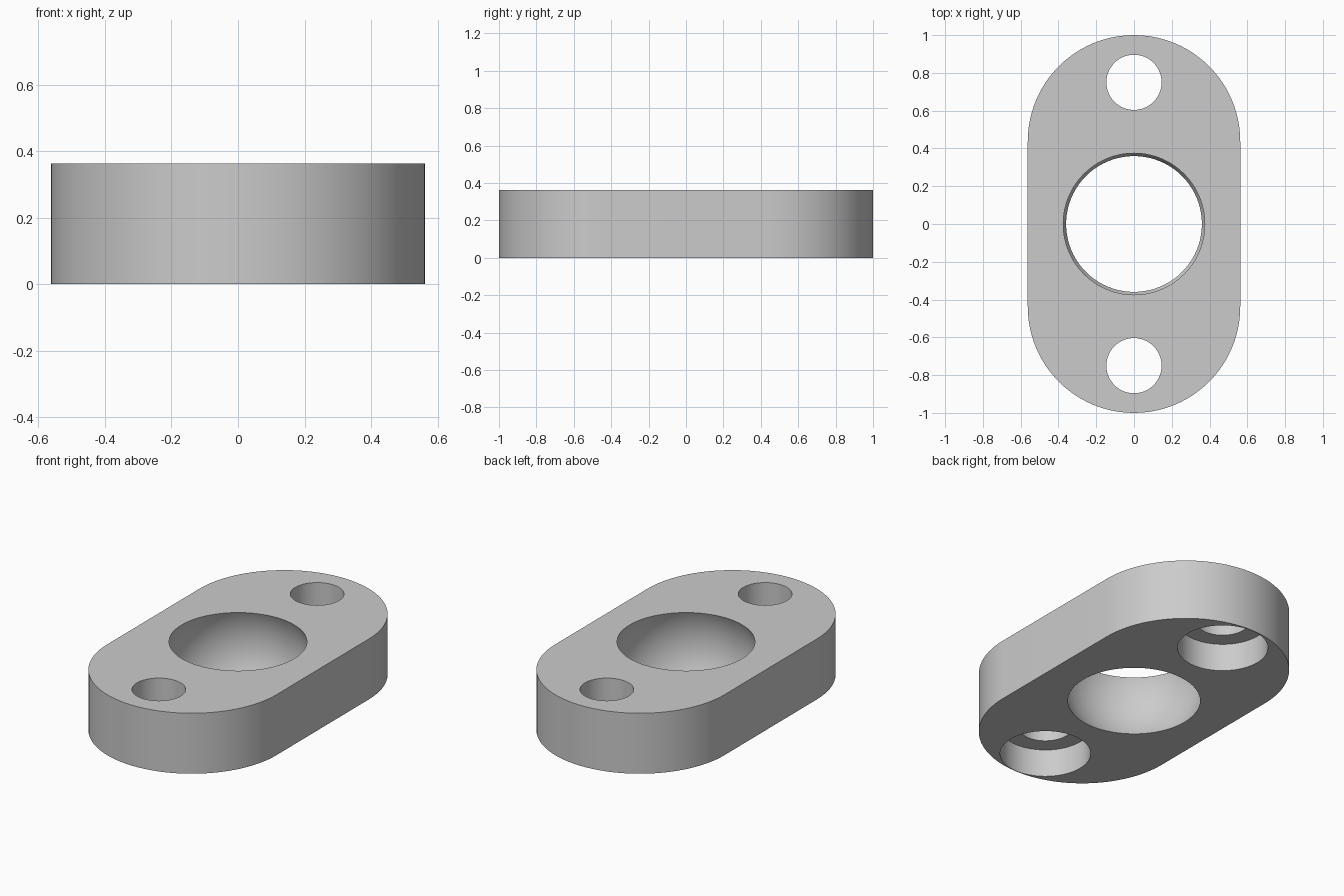
import bpy, bmesh, math

cube = bpy.data.objects.get("Cube")
if cube:
    bpy.data.objects.remove(cube, do_unlink=True)

HEIGHT = 0.363
END_RADIUS = 0.5625
END_OFFSET = 1 - END_RADIUS
SEGMENTS = 96

grey = bpy.data.materials.new("plain grey")
grey.use_nodes = True
grey.diffuse_color = (0.6, 0.6, 0.6, 1)
grey.node_tree.nodes["Principled BSDF"].inputs["Base Color"].default_value = (0.6, 0.6, 0.6, 1)


def make_object(name, bm):
    bmesh.ops.recalc_face_normals(bm, faces=bm.faces[:])
    mesh = bpy.data.meshes.new(name)
    bm.to_mesh(mesh)
    bm.free()
    mesh.materials.append(grey)
    obj = bpy.data.objects.new(name, mesh)
    bpy.context.scene.collection.objects.link(obj)
    return obj


def lathe(name, profile, y):
    """Solid of revolution about a vertical axis at the given y."""
    bm = bmesh.new()
    verts = [bm.verts.new((r, 0, z)) for r, z in profile]
    edges = [bm.edges.new(pair) for pair in zip(verts, verts[1:])]
    bmesh.ops.spin(bm, geom=verts + edges, cent=(0, 0, 0), axis=(0, 0, 1),
                   angle=math.tau, steps=SEGMENTS, use_duplicate=False)
    bmesh.ops.remove_doubles(bm, verts=bm.verts[:], dist=1e-5)
    bmesh.ops.translate(bm, verts=bm.verts[:], vec=(0, y, 0))
    return make_object(name, bm)


# Flange body: extruded stadium outline
bm = bmesh.new()
outline = []
half = SEGMENTS // 2
for side, start in ((1, 0), (-1, math.pi)):
    for i in range(half + 1):
        a = start + math.pi * i / half
        outline.append(bm.verts.new((END_RADIUS * math.cos(a),
                                     side * END_OFFSET + END_RADIUS * math.sin(a), 0)))
base = bm.faces.new(outline)
top = bmesh.ops.extrude_face_region(bm, geom=[base], use_keep_orig=True)
bmesh.ops.translate(bm, vec=(0, 0, HEIGHT),
                    verts=[v for v in top["geom"] if isinstance(v, bmesh.types.BMVert)])
flange = make_object("flange_body", bm)

# Spherical bearing seat cutter
SEAT_RADIUS, SEAT_Z, RINGS = 0.41, 0.197, 48
arc = [(SEAT_RADIUS * math.sin(math.pi * i / RINGS),
        SEAT_Z - SEAT_RADIUS * math.cos(math.pi * i / RINGS)) for i in range(RINGS + 1)]
cutters = [lathe("seat_cutter", arc, 0)]

# Bolt hole cutters, counterbored from below
bolt = [(0, -0.1), (0.246, -0.1), (0.246, 0.165), (0.146, 0.165), (0.146, 0.5), (0, 0.5)]
for y in (-0.75, 0.75):
    cutters.append(lathe("bolt_cutter", bolt, y))

for cutter in cutters:
    cutter.hide_render = True
    mod = flange.modifiers.new("cut", 'BOOLEAN')
    mod.operation = 'DIFFERENCE'
    mod.solver = 'EXACT'
    mod.object = cutter

# Bake the cuts and drop the cutters
bpy.context.view_layer.update()
result = bpy.data.meshes.new_from_object(flange.evaluated_get(bpy.context.evaluated_depsgraph_get()))
flange.modifiers.clear()
flange.data = result
for cutter in cutters:
    bpy.data.objects.remove(cutter, do_unlink=True)

# Smooth the curved walls, keep rims sharp
bpy.ops.object.select_all(action='DESELECT')
flange.select_set(True)
bpy.context.view_layer.objects.active = flange
bpy.ops.object.shade_smooth_by_angle(angle=math.radians(30))
